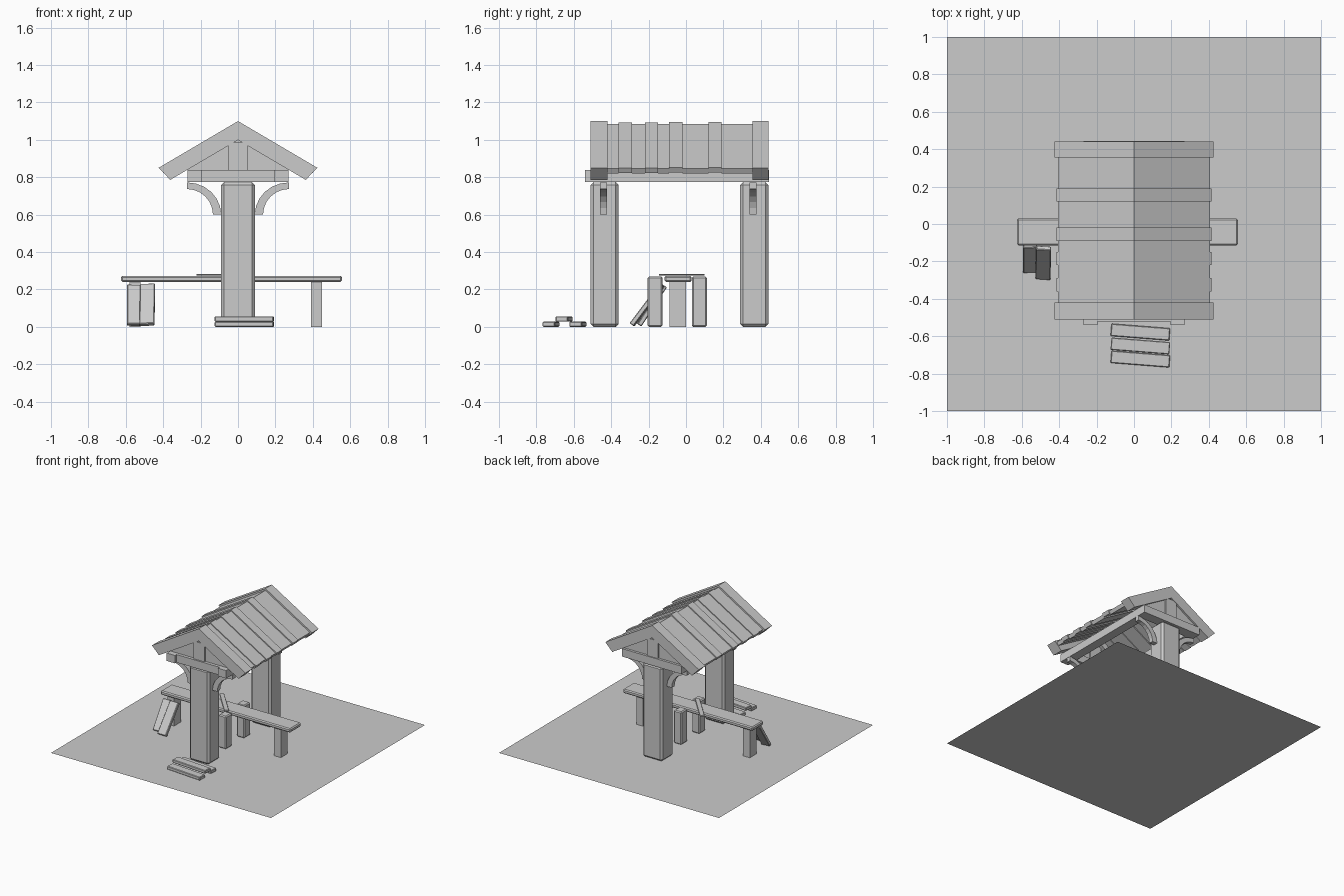
import bpy, bmesh, math
from mathutils import Matrix

if "Cube" in bpy.data.objects:
    bpy.data.objects.remove(bpy.data.objects["Cube"])


def make(name, bm, bevel=0.0):
    bmesh.ops.recalc_face_normals(bm, faces=bm.faces)
    me = bpy.data.meshes.new(name)
    bm.to_mesh(me)
    bm.free()
    ob = bpy.data.objects.new(name, me)
    bpy.context.collection.objects.link(ob)
    if bevel:
        m = ob.modifiers.new("bevel", 'BEVEL')
        m.width, m.segments = bevel, 1
    return ob


def box(name, x, y, z, bevel=0.0):
    """Box from (min, max) ranges."""
    bm = bmesh.new()
    bmesh.ops.create_cube(bm, size=1)
    for v in bm.verts:
        for i, r in enumerate((x, y, z)):
            v.co[i] = r[0] if v.co[i] < 0 else r[1]
    return make(name, bm, bevel)


def board(name, size, loc, rot, bevel=0.004):
    """Centred box with rotation in degrees."""
    h = [s / 2 for s in size]
    ob = box(name, (-h[0], h[0]), (-h[1], h[1]), (-h[2], h[2]), bevel)
    ob.location = loc
    ob.rotation_euler = [math.radians(a) for a in rot]
    return ob


def prism(name, pts, y0, y1):
    """Extrude an XZ profile along y."""
    bm = bmesh.new()
    f = bm.faces.new([bm.verts.new((x, y0, z)) for x, z in pts])
    ret = bmesh.ops.extrude_face_region(bm, geom=[f])
    for v in ret['geom']:
        if isinstance(v, bmesh.types.BMVert):
            v.co.y = y1
    return make(name, bm)


# ground sheet
bm = bmesh.new()
bmesh.ops.create_grid(bm, x_segments=1, y_segments=1, size=1)
make("ground", bm)

# main posts, cross beams, gables and curved brackets at both ends
for end, y0, y1, yb, yc in (("front", -0.51, -0.36, -0.46, (-0.52, -0.44)),
                            ("back", 0.29, 0.44, 0.34, (0.36, 0.445))):
    box(end + "_post", (-0.09, 0.09), (y0, y1), (0, 0.775), 0.016)
    box(end + "_cross_beam", (-0.22, 0.22), yc, (0.775, 0.84))
    yg = (yc[0] + 0.025, yc[1] - 0.02)
    prism(end + "_gable_panel", [(-0.27, 0.84), (0.27, 0.84), (0, 1.01)], *yg)
    box(end + "_king_post", (-0.05, 0.05), (yg[0] - 0.012, yg[1] + 0.012), (0.84, 0.985))
    for side, s in (("left", -1), ("right", 1)):
        outer, inner = [], []
        for i in range(7):
            a = math.pi / 2 * i / 6
            c, n = math.cos(a), math.sin(a)
            outer.append((s * (0.272 - 0.182 * c), 0.6 + 0.172 * n))
            inner.append((s * (0.272 - 0.138 * c), 0.6 + 0.137 * n))
        prism(f"{end}_{side}_bracket", outer + inner[::-1], yb, yb + 0.037)

# long eave beams
for side, s in (("left", -1), ("right", 1)):
    box(side + "_eave_beam", sorted((s * 0.195, s * 0.27)), (-0.54, 0.445), (0.775, 0.84))

SLOPE = 0.588


def roof_strip(name, ridge, eave, in_x, thick, y0, y1):
    ze = ridge - SLOPE * eave
    xi = eave - in_x
    zu = ridge - thick
    zi = zu - SLOPE * xi
    prism(name, [(0, ridge), (eave, ze), (xi, zi), (0, zu), (-xi, zi), (-eave, ze)], y0, y1)


# roof: thick end frames, thin boards and raised boards
roof_strip("roof_front_frame", 1.10, 0.425, 0.063, 0.101, -0.51, -0.42)
roof_strip("roof_back_frame", 1.10, 0.425, 0.063, 0.101, 0.355, 0.44)
edges = [-0.42, -0.36, -0.29, -0.22, -0.15, -0.09, -0.02, 0.05, 0.12, 0.19, 0.27, 0.355]
raised = {1: 1.093, 3: 1.093, 5: 1.095, 8: 1.096}
for i, (a, b) in enumerate(zip(edges, edges[1:])):
    up = i in raised
    roof_strip(f"roof_board_{i}", raised.get(i, 1.085), 0.415 if up else 0.405,
               0.015, 0.035, a, b)

# bench plank, legs and the two clamping stakes
box("bench_plank", (-0.625, 0.555), (-0.115, 0.03), (0.24, 0.273), 0.008)
for n, x in (("left", -0.55), ("right", 0.42)):
    box(f"bench_{n}_leg", (x - 0.03, x + 0.03), (-0.087, -0.0), (0, 0.245))
for n, y in (("front", -0.165), ("back", 0.071)):
    box(f"bench_{n}_stake", (-0.035, 0.035), (y - 0.04, y + 0.04), (0, 0.27), 0.008)

# thin slat lying diagonally on the bench
board("bench_slat", (0.30, 0.035, 0.01), (-0.11, -0.022, 0.279), (0, 0, -48), 0.002)

# two boards leaning on the bench
board("leaning_board_left", (0.075, 0.026, 0.25), (-0.556, -0.183, 0.115), (-33, 2, 3))
board("leaning_board_right", (0.08, 0.026, 0.268), (-0.485, -0.208, 0.118), (-37, -2, -4))

# stack of three planks in front
for i, (y, z) in enumerate(((-0.578, 0.014), (-0.652, 0.042), (-0.722, 0.014))):
    board(f"stacked_plank_{i}", (0.315, 0.066, 0.027), (0.034, y, z), (0, 0, -4.5))
